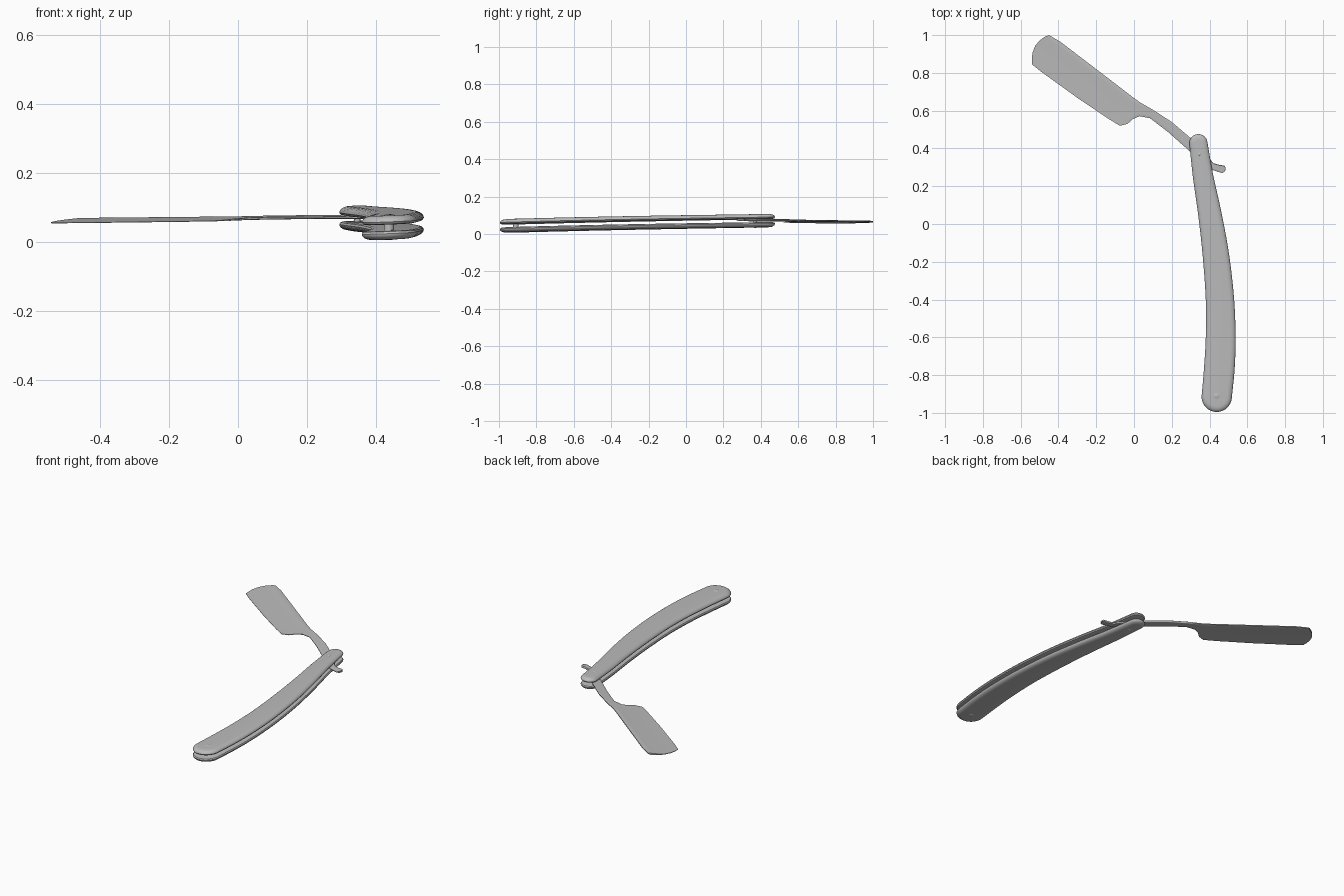
import bpy, bmesh, math
from mathutils import Vector

cube = bpy.data.objects.get("Cube")
if cube:
    bpy.data.objects.remove(cube, do_unlink=True)

grey = bpy.data.materials.new("plain grey")
grey.use_nodes = True
tone = (0.5, 0.5, 0.5, 1)
grey.diffuse_color = tone
grey.node_tree.nodes["Principled BSDF"].inputs["Base Color"].default_value = tone


def handle_plane(x, y):
    return 0.042 + 0.04 * (x - 0.437) + 0.023 * (y + 0.995)


def blade_plane(x, y):
    return 0.056 + 0.041 * (x + 0.54) + 0.041 * (y - 0.85)


def finish(name, bm, plane, angle=40):
    """Lay the mesh on its tilted plane and turn it into an object."""
    for v in bm.verts:
        v.co.z += plane(v.co.x, v.co.y)
    bmesh.ops.recalc_face_normals(bm, faces=bm.faces)
    mesh = bpy.data.meshes.new(name)
    bm.to_mesh(mesh)
    bm.free()
    obj = bpy.data.objects.new(name, mesh)
    bpy.context.collection.objects.link(obj)
    mesh.materials.append(grey)
    bpy.ops.object.select_all(action="DESELECT")
    obj.select_set(True)
    bpy.context.view_layer.objects.active = obj
    bpy.ops.object.shade_smooth_by_angle(angle=math.radians(angle))
    return obj


def loft(bm, rings):
    """Bridge closed rings of points and cap both ends."""
    loops = [[bm.verts.new(p) for p in ring] for ring in rings]
    for a, b in zip(loops, loops[1:]):
        for i in range(len(a)):
            j = (i + 1) % len(a)
            bm.faces.new((a[i], a[j], b[j], b[i]))
    bm.faces.new(loops[0])
    bm.faces.new(loops[-1])


def smooth_path(points, steps):
    """Catmull-Rom curve through the points."""
    pts = [Vector(p) for p in points]
    pts = [2 * pts[0] - pts[1]] + pts + [2 * pts[-1] - pts[-2]]
    out = []
    for a, b, c, d in zip(pts, pts[1:], pts[2:], pts[3:]):
        for k in range(steps):
            t = k / steps
            out.append(b + 0.5 * t * (c - a + t * (2 * a - 5 * b + 4 * c - d
                                                   + t * (3 * (b - c) + d - a))))
    return out + [pts[-2]]


# Handle outline: centre line x, y and half width, closed by round ends
spine = smooth_path([(0.341, 0.428, 0.048), (0.366, 0.25, 0.054), (0.402, 0.05, 0.062),
                     (0.434, -0.17, 0.070), (0.455, -0.4, 0.075), (0.459, -0.6, 0.079),
                     (0.452, -0.76, 0.081), (0.438, -0.915, 0.080)], 5)


def handle_ring(inset, z):
    left, right = [], []
    for i, p in enumerate(spine):
        along = (spine[min(i + 1, len(spine) - 1)] - spine[max(i - 1, 0)]).to_2d().normalized()
        side = Vector((-along.y, along.x))
        w = p.z - inset
        right.append(p.to_2d() + side * w)
        left.append(p.to_2d() - side * w)
        if i in (0, len(spine) - 1):
            out = -along if i == 0 else along
            arc = [p.to_2d() + w * (side * math.cos(a) + out * math.sin(a))
                   for a in (math.pi * k / 14 for k in range(1, 14))]
            if i == 0:
                first_arc = arc
            else:
                last_arc = arc
    outline = right + last_arc + left[::-1] + first_arc[::-1]
    return [(q.x, q.y, z) for q in outline]


# Two scales with a domed outside and softly rounded inside edge
for name, sign in (("upper_scale", 1), ("lower_scale", -1)):
    bm = bmesh.new()
    profile = [(0.012, 0.009), (0.004, 0.011), (0.0, 0.017)]
    for k in range(1, 7):
        a = math.pi / 2 * k / 6
        profile.append((0.03 * (1 - math.cos(a)), 0.017 + 0.018 * math.sin(a)))
    loft(bm, [handle_ring(inset, sign * z) for inset, z in profile])
    finish(name, bm, handle_plane)

# Pins through the handle ends
for name, x, y, radius in (("pivot_pin", 0.345, 0.37, 0.009), ("end_pin", 0.437, -0.91, 0.015)):
    bm = bmesh.new()
    rings = [[(x + r * math.cos(a), y + r * math.sin(a), z)
              for a in (math.tau * k / 20 for k in range(20))]
             for r, z in ((radius * 0.7, -0.037), (radius, -0.035),
                          (radius, 0.035), (radius * 0.7, 0.037))]
    loft(bm, rings)
    finish(name, bm, handle_plane)

# Blade, shank and tail: spine x, y, edge x, y and half thickness at the edge
stations = [(-0.45, 1.0, -0.54, 0.845, 0.001), (-0.39, 0.965, -0.49, 0.805, 0.001),
            (-0.2, 0.82, -0.3, 0.668, 0.001), (-0.05, 0.705, -0.14, 0.56, 0.001),
            (-0.01, 0.674, -0.075, 0.52, 0.001), (0.015, 0.656, -0.035, 0.53, 0.002),
            (0.035, 0.642, -0.005, 0.556, 0.003), (0.06, 0.628, 0.03, 0.571, 0.004),
            (0.1, 0.605, 0.085, 0.56, 0.004), (0.2, 0.54, 0.18, 0.487, 0.004),
            (0.3, 0.455, 0.29, 0.39, 0.004), (0.37, 0.385, 0.345, 0.335, 0.004),
            (0.42, 0.322, 0.41, 0.288, 0.004), (0.455, 0.312, 0.445, 0.276, 0.004),
            (0.478, 0.31, 0.468, 0.27, 0.004)]
rings = []
for i, (sx, sy, ex, ey, thin) in enumerate(stations):
    top, low = Vector((sx, sy)), Vector((ex, ey))
    bulge = Vector((0, 0))
    if i == 0:
        bulge = Vector((-0.8, 0.6)) * 0.035
    elif i == len(stations) - 1:
        bulge = Vector((0.97, -0.25)) * 0.012
    upper, under = [], []
    for t in (0, 0.06, 0.15, 0.3, 0.5, 0.7, 0.85, 1):
        p = top.lerp(low, t) + bulge * 4 * t * (1 - t)
        half = thin + (0.0055 - thin) * (1 - t) ** 2
        if t == 0 or (t == 1 and thin > 0.002):
            half *= 0.5
        upper.append((p.x, p.y, half))
        under.append((p.x, p.y, -half))
    rings.append(upper + under[::-1])
bm = bmesh.new()
loft(bm, rings)
finish("blade", bm, blade_plane, 50)
